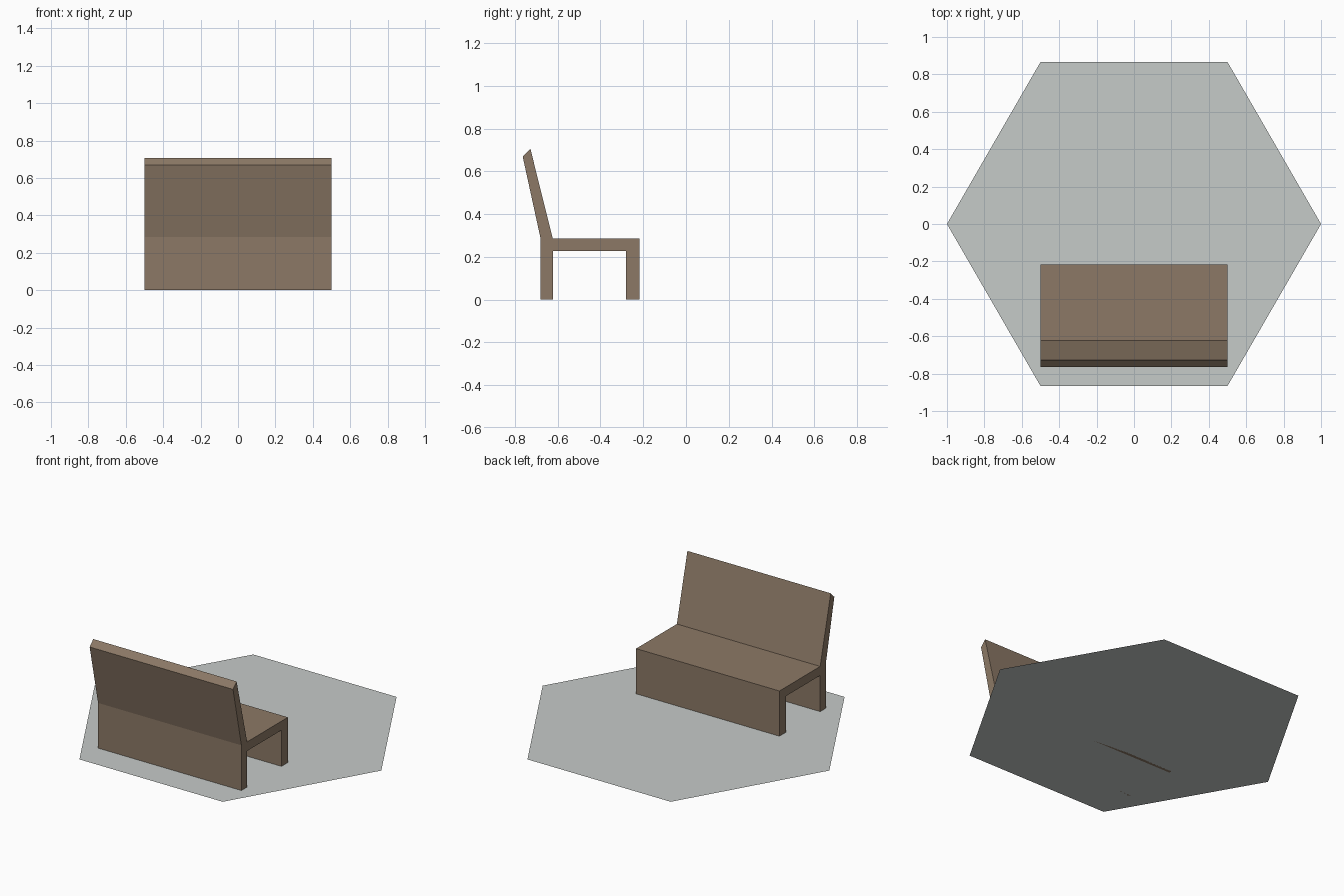
import bpy
import bmesh
import math

if "Cube" in bpy.data.objects:
    bpy.data.objects.remove(bpy.data.objects["Cube"])


def material(name, color):
    m = bpy.data.materials.new(name)
    m.diffuse_color = (*color, 1.0)
    m.use_nodes = True
    m.node_tree.nodes["Principled BSDF"].inputs["Base Color"].default_value = m.diffuse_color
    return m


def mesh_object(name, bm, mat):
    mesh = bpy.data.meshes.new(name)
    bm.to_mesh(mesh)
    bm.free()
    mesh.materials.append(mat)
    obj = bpy.data.objects.new(name, mesh)
    bpy.context.collection.objects.link(obj)
    return obj


wood = material("brown wood", (0.262, 0.191, 0.133))
stone = material("pale grey stone", (0.565, 0.597, 0.584))

# Hexagonal ground tile: one flat face
bm = bmesh.new()
bm.faces.new([bm.verts.new((math.cos(i * math.pi / 3), math.sin(i * math.pi / 3), 0))
              for i in range(6)])
mesh_object("hexagon_tile", bm, stone)

# Bench: side profile (y, z) with legs, seat and reclined backrest
profile = [(-0.68, 0.0), (-0.623, 0.0), (-0.623, 0.228), (-0.281, 0.228),
           (-0.281, 0.0), (-0.217, 0.0), (-0.217, 0.285), (-0.623, 0.285),
           (-0.728, 0.706), (-0.764, 0.67), (-0.68, 0.285)]
bm = bmesh.new()
side = bm.faces.new([bm.verts.new((-0.5, y, z)) for y, z in profile])
ext = bmesh.ops.extrude_face_region(bm, geom=[side], use_keep_orig=True)
bmesh.ops.translate(bm, vec=(1.0, 0, 0),
                    verts=[v for v in ext["geom"] if isinstance(v, bmesh.types.BMVert)])
bmesh.ops.recalc_face_normals(bm, faces=bm.faces)
mesh_object("bench", bm, wood)
